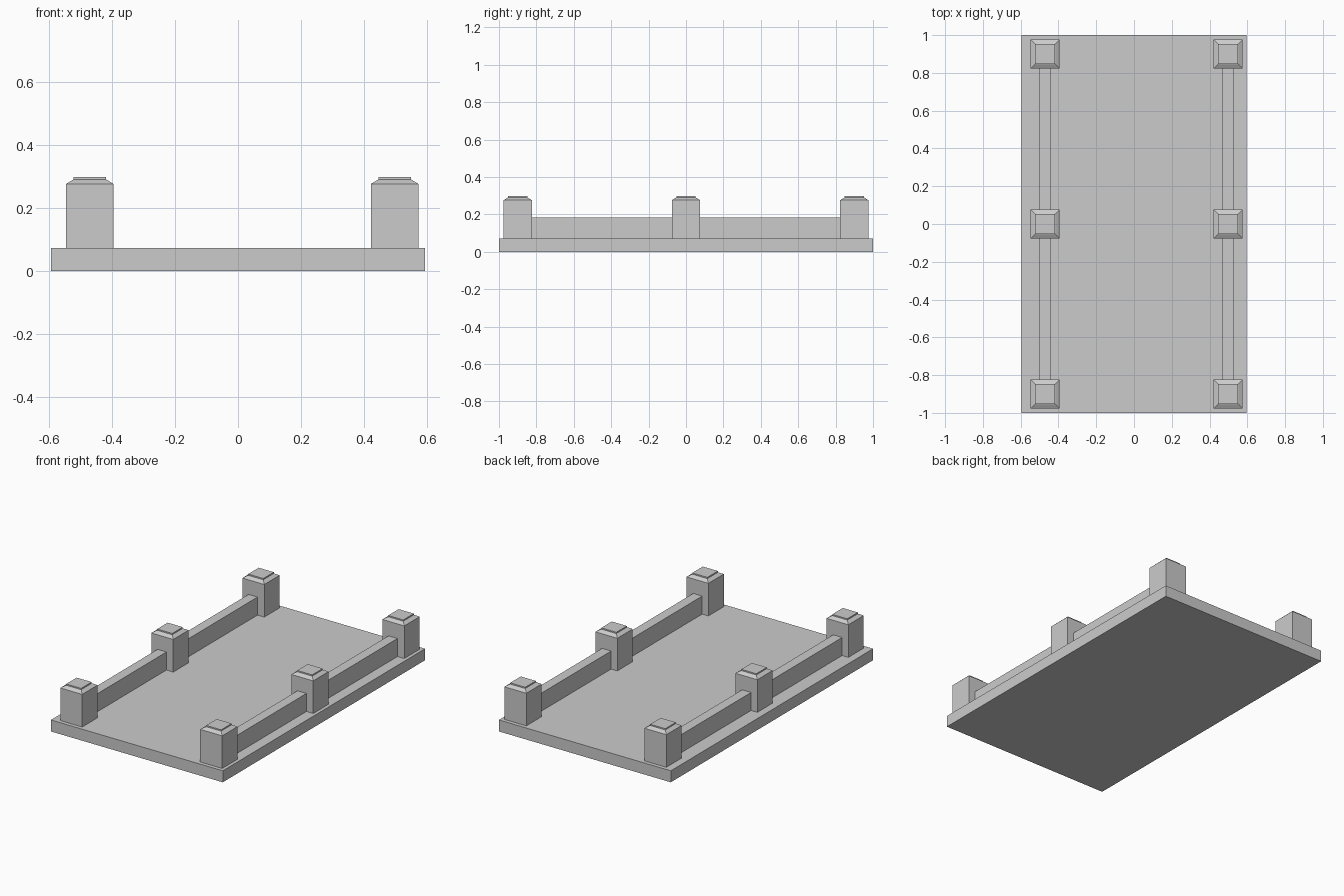
import bpy, bmesh

if "Cube" in bpy.data.objects:
    bpy.data.objects.remove(bpy.data.objects["Cube"])


def loft(name, profile, loc):
    """Solid from stacked rectangles: (half_x, half_y, z) from bottom to top."""
    bm = bmesh.new()
    rings = [[bm.verts.new((sx * hx, sy * hy, z))
              for sx, sy in ((-1, -1), (1, -1), (1, 1), (-1, 1))]
             for hx, hy, z in profile]
    bm.faces.new(rings[0][::-1])
    bm.faces.new(rings[-1])
    for a, b in zip(rings, rings[1:]):
        for i in range(4):
            j = (i + 1) % 4
            bm.faces.new((a[i], a[j], b[j], b[i]))
    me = bpy.data.meshes.new(name)
    bm.to_mesh(me)
    bm.free()
    ob = bpy.data.objects.new(name, me)
    ob.location = loc
    bpy.context.collection.objects.link(ob)
    return ob


DECK = 0.072

# Deck slab
loft("deck", [(0.595, 1.0, 0), (0.595, 1.0, DECK)], (0, 0, 0))

# Post outline: square shaft, sloped shoulder, small stepped cap
post = [(0.076, DECK), (0.076, 0.276), (0.058, 0.287),
        (0.052, 0.290), (0.052, 0.298)]

for side, x in (("left", -0.471), ("right", 0.498)):
    # Three posts per side
    for place, y in (("front", -0.9), ("middle", 0.0), ("back", 0.9)):
        loft(f"{side}_{place}_post", [(h, h, z) for h, z in post], (x, y, 0))
    # Low rails between the posts
    for place, y in (("front", -0.45), ("back", 0.45)):
        loft(f"{side}_{place}_rail",
             [(0.031, 0.375, DECK), (0.031, 0.375, 0.185)], (x - 0.002, y, 0))
